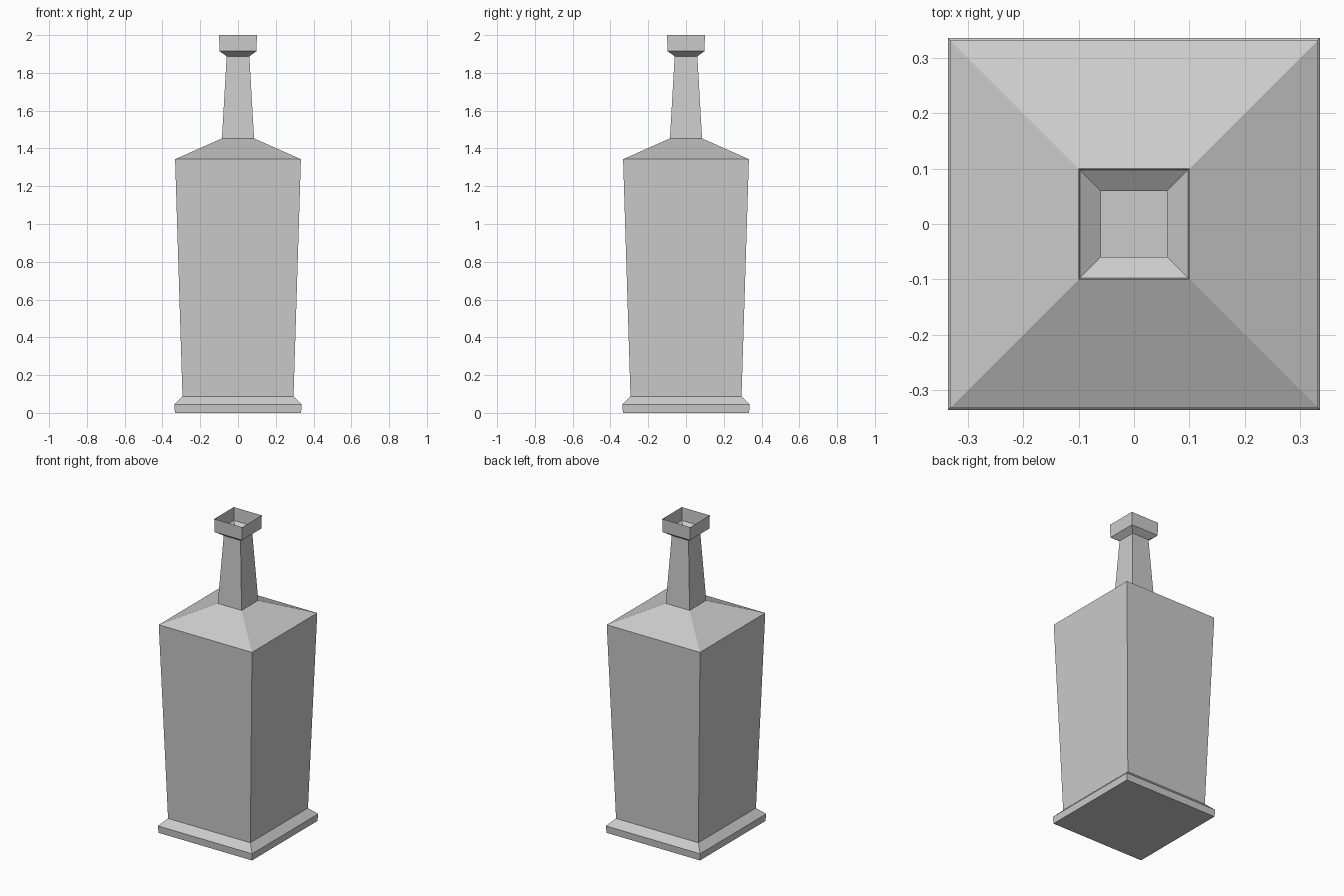
import bpy, bmesh

if "Cube" in bpy.data.objects:
    bpy.data.objects.remove(bpy.data.objects["Cube"])

# Square bottle silhouette from foot to open mouth: (half width, height)
profile = [
    (0.334, 0.0), (0.337, 0.045), (0.294, 0.088),   # flared foot
    (0.333, 1.343), (0.085, 1.453),                 # body and shoulder
    (0.06, 1.888), (0.098, 1.915), (0.10, 2.0),     # neck and lip
]
corners = [(-1, -1), (1, -1), (1, 1), (-1, 1)]

bm = bmesh.new()
rings = [[bm.verts.new((sx * w, sy * w, z)) for sx, sy in corners]
         for w, z in profile]

# Closed bottom, side walls between rings, mouth left open
bm.faces.new(rings[0][::-1])
for low, high in zip(rings, rings[1:]):
    for i in range(4):
        j = (i + 1) % 4
        bm.faces.new((low[i], low[j], high[j], high[i]))

mesh = bpy.data.meshes.new("square_bottle")
bm.to_mesh(mesh)
bm.free()
bottle = bpy.data.objects.new("square_bottle", mesh)
bpy.context.collection.objects.link(bottle)
